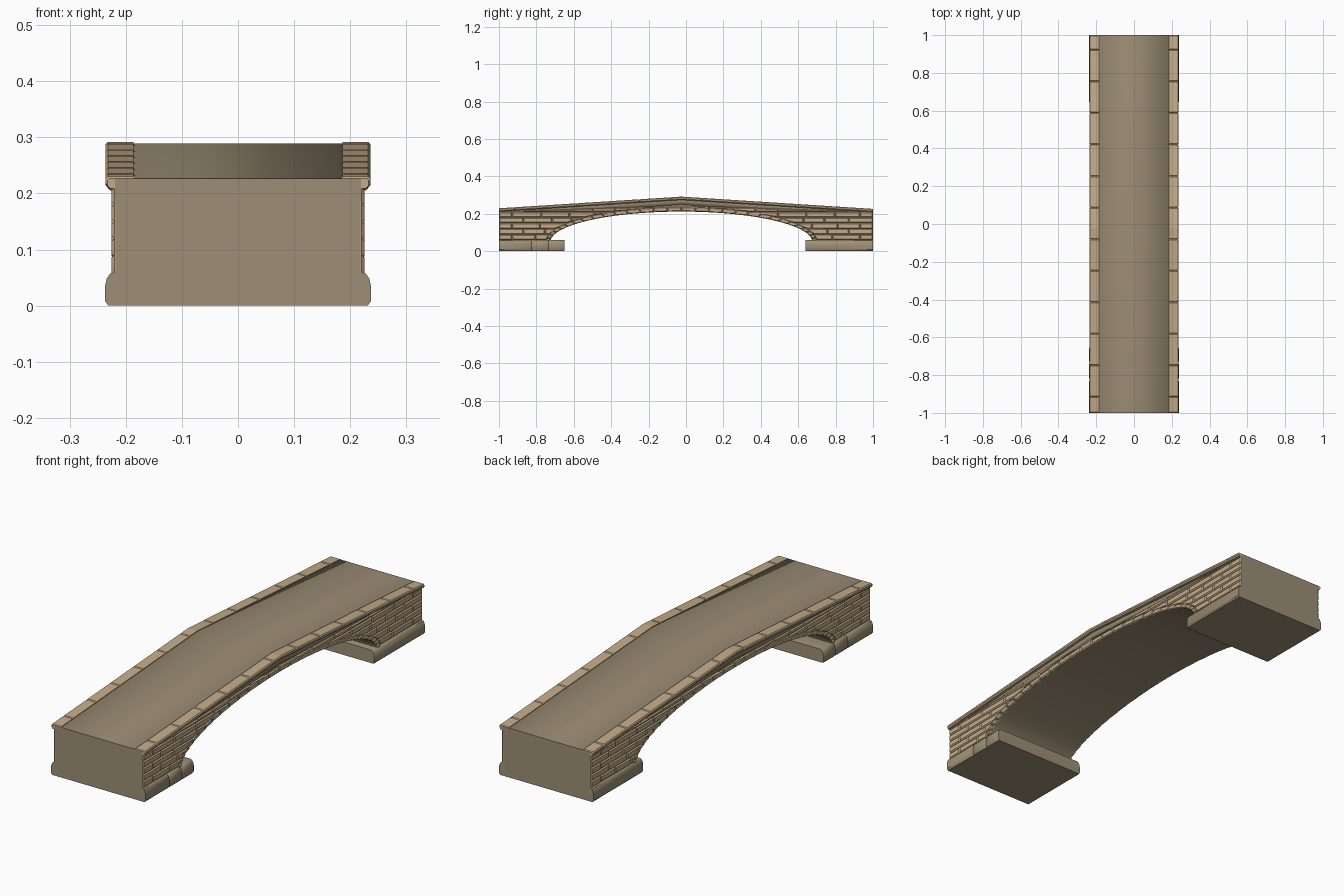
import bpy, bmesh, math, random
from math import sin, cos, pi, sqrt, radians

random.seed(4)
old = bpy.data.objects.get("Cube")
if old:
    bpy.data.objects.remove(old, do_unlink=True)


def material(name, rgb):
    m = bpy.data.materials.new(name)
    m.use_nodes = True
    m.diffuse_color = (*rgb, 1)
    m.node_tree.nodes["Principled BSDF"].inputs["Base Color"].default_value = (*rgb, 1)
    return m


DARK = material("weathered stone", (0.34, 0.275, 0.18))
LIGHT = material("pale stone", (0.55, 0.41, 0.25))

C = -0.025                 # crest and arch centre along y
SPRING, A, H = 0.05, 0.70, 0.162   # arch springing height, half span, rise
RING = 0.025               # arch ring depth


def deck_z(y):
    return 0.289 - 0.064 * abs(y - C)


def wall_top(y):
    return 0.242 - 0.03 * abs(y - C)


def ring_z(y):
    u = (y - C) / (A + RING)
    return SPRING + (H + RING) * sqrt(1 - u * u) if abs(u) < 1 else 0


def ring_w(z):
    v = (z - SPRING) / (H + RING)
    if v >= 1:
        return 0
    return (A + RING) * sqrt(1 - max(v, 0) ** 2)


def loft(bm, sections, smooth=False):
    """Skin matching closed sections and cap both ends."""
    rows = [[bm.verts.new(p) for p in s] for s in sections]
    n = len(rows[0])
    for a, b in zip(rows, rows[1:]):
        for i in range(n):
            j = (i + 1) % n
            bm.faces.new((a[i], a[j], b[j], b[i])).smooth = smooth
    bm.faces.new(rows[0])
    bm.faces.new(rows[-1])


def finish(bm, name, mat):
    bmesh.ops.recalc_face_normals(bm, faces=bm.faces)
    me = bpy.data.meshes.new(name)
    bm.to_mesh(me)
    bm.free()
    me.materials.append(mat)
    ob = bpy.data.objects.new(name, me)
    bpy.context.collection.objects.link(ob)
    return ob


def stone(bm, poly, side):
    """Pillow-faced stone from a y,z outline on one wall."""
    ys, zs = [p[0] for p in poly], [p[1] for p in poly]
    cy, cz = (min(ys) + max(ys)) / 2, (min(zs) + max(zs)) / 2
    fy = max(0.3, 1 - 0.010 / (max(ys) - min(ys)))
    fz = max(0.3, 1 - 0.010 / (max(zs) - min(zs)))
    inner = [(cy + (y - cy) * fy, cz + (z - cz) * fz) for y, z in poly]
    loft(bm, [[(side * x, y, z) for y, z in p]
              for x, p in ((0.21, poly), (0.2205, poly), (0.2255, inner))])


# Body with the arched opening
arch = [(C + A * cos(t * pi / 40), SPRING + H * sin(t * pi / 40)) for t in range(41)]
outline = [(1, 0.02), (1, deck_z(1) - 0.005), (C, deck_z(C) - 0.005),
           (-1, deck_z(-1) - 0.005), (-1, 0.02), (C - A, 0.02)]
outline += arch[::-1] + [(C + A, 0.02)]
bm = bmesh.new()
loft(bm, [[(x, y, z) for y, z in outline] for x in (-0.218, 0.218)], True)
body = finish(bm, "bridge_body", DARK)
body.data.set_sharp_from_angle(angle=radians(20))

# Roadway slab
bm = bmesh.new()
loft(bm, [[(-0.219, y, deck_z(y) - 0.04), (-0.219, y, deck_z(y)),
           (0.219, y, deck_z(y)), (0.219, y, deck_z(y) - 0.04)]
          for y in (-1, C, 1)], True)
finish(bm, "roadway", DARK)

# Footings with rounded upper edges
edge = [(0.231, 0), (0.237, 0.008), (0.237, 0.035), (0.234, 0.048),
        (0.228, 0.057), (0.22, 0.06)]
profile = edge + [(-x, z) for x, z in reversed(edge)]
for name, cuts in (("front_footing", (-1, -0.825, -0.735, -0.65)),
                   ("back_footing", (0.64, 1))):
    bm = bmesh.new()
    for y0, y1 in zip(cuts, cuts[1:]):
        rows = []
        for y, k in ((y0, 0.985), (y0 + 0.006, 1), (y1 - 0.006, 1), (y1, 0.985)):
            k = 1 if abs(y) == 1 else k
            rows.append([(x * k, y, z * k) for x, z in profile])
        loft(bm, rows, True)
    ob = finish(bm, name, DARK)
    ob.data.set_sharp_from_angle(angle=radians(35))

for side, label in ((1, "left"), (-1, "right")):
    # Coursed wall stones, cut off against the arch ring
    bm = bmesh.new()
    for row in range(7):
        z0, z1 = 0.03 + 0.03 * row, 0.06 + 0.03 * row
        for d in (-1, 1):
            run0 = abs(d - C) - ring_w(z0)
            run1 = abs(d - C) - ring_w(z1)
            s = 0
            step = 0.07 if row % 2 else 0.13
            while s < run1 - 0.012:
                e = min(s + step, run1)
                if run1 - e < 0.02:
                    e = run1
                stops = [s] + ([run0] if s < run0 < e - 0.002 else []) + [e]
                ys = [d - d * v for v in stops]
                low = [(y, max(z0, ring_z(y))) for y in ys]
                high = [(y, max(min(z1, wall_top(y)), max(z0, ring_z(y)) + 0.001))
                        for y in (ys[-1], ys[0])]
                if wall_top(ys[0]) - low[0][1] > 0.004:
                    stone(bm, low + high, side)
                s = e
                step = random.uniform(0.1, 0.16)
    finish(bm, label + "_wall_stones", LIGHT)

    # Arch ring stones
    bm = bmesh.new()
    n = 30
    for i in range(n):
        a, b = i * pi / n, (i + 1) * pi / n
        m = (a + b) / 2
        inner = [(C + A * cos(t), SPRING + H * sin(t)) for t in (a, m, b)]
        outer = [(C + (A + RING) * cos(t), SPRING + (H + RING) * sin(t)) for t in (b, m, a)]
        stone(bm, inner + outer, side)
    finish(bm, label + "_arch_ring", LIGHT)

    # Coping stones along the parapet edge
    bm = bmesh.new()
    joints = [-1] + [-0.915 + 0.167 * i for i in range(12)] + [1]
    section = [(0.186, -0.012), (0.186, 0.003), (0.232, 0.003), (0.236, -0.001),
               (0.236, -0.009), (0.231, -0.015), (0.215, -0.015)]
    for y0, y1 in zip(joints, joints[1:]):
        stops = [y0 + 0.004, y1 - 0.004]
        if y0 < C < y1:
            stops.insert(1, C)
        rows = [(y0, 0.003)] + [(y, 0) for y in stops] + [(y1, 0.003)]
        loft(bm, [[(side * (x - k), y, z + deck_z(y) - k) for x, z in section]
                  for y, k in rows])
    finish(bm, label + "_coping", LIGHT)
